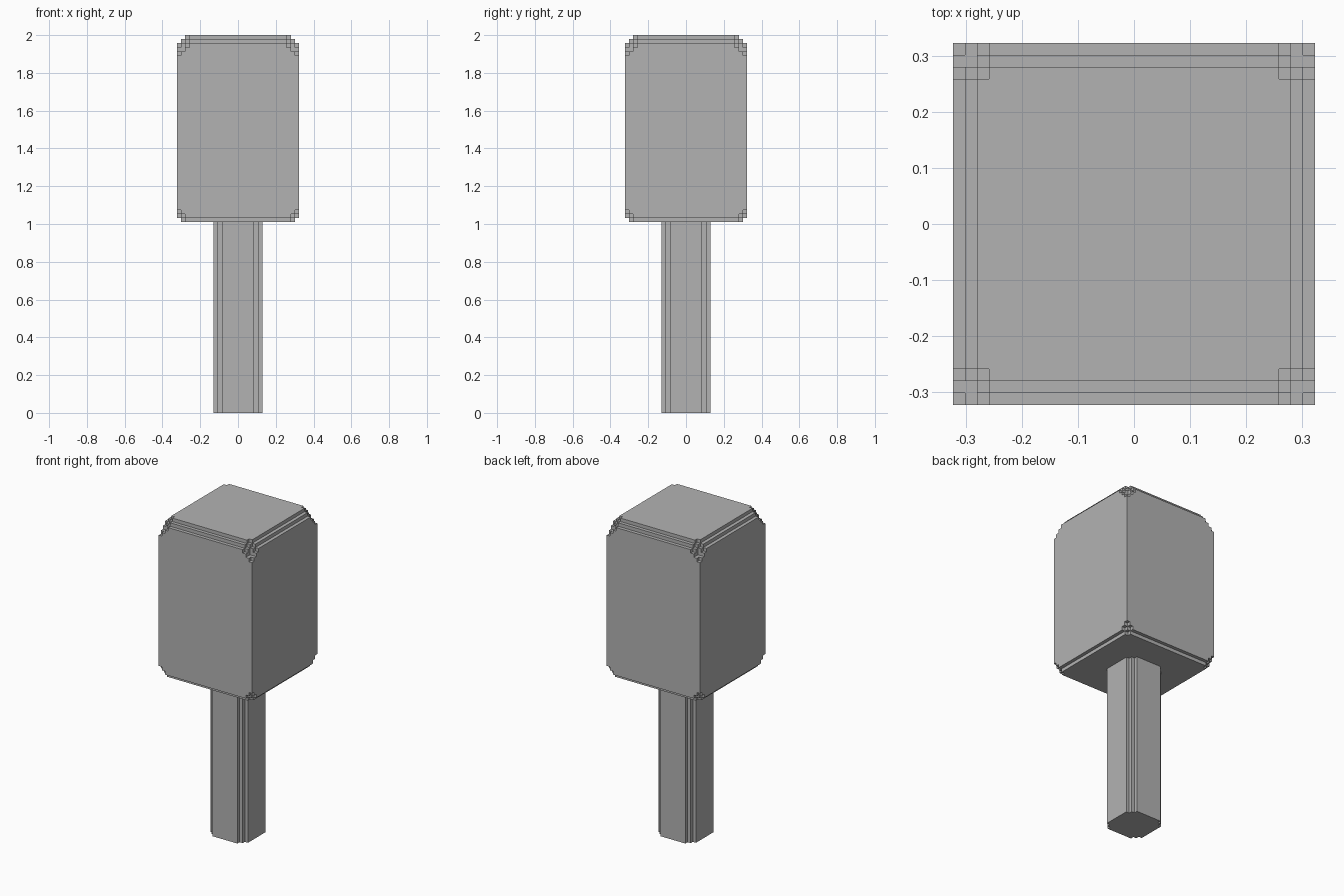
import bpy
import bmesh
from math import radians

cube = bpy.data.objects.get("Cube")
if cube:
    bpy.data.objects.remove(cube, do_unlink=True)

HEIGHT = 93                 # total height in voxels
V = 2 / HEIGHT              # voxel size
TRUNK_TOP, HEAD_HALF, TRUNK_HALF = 47, 15, 6

grey = bpy.data.materials.new("plain grey")
grey.use_nodes = True
colour = (0.45, 0.45, 0.45, 1)
grey.diffuse_color = colour
grey.node_tree.nodes["Principled BSDF"].inputs["Base Color"].default_value = colour


def stepped_block(name, xs, zs, solid):
    """Skin the solid cells of a square grid with lines xs (both ways) and zs."""
    bm = bmesh.new()
    grid = (xs, xs, zs)
    size = [len(g) - 1 for g in grid]

    def filled(cell):
        if any(i < 0 or i >= n for i, n in zip(cell, size)):
            return False
        return solid(*[(g[i] + g[i + 1]) / 2 for g, i in zip(grid, cell)])

    cells = [(i, j, k) for i in range(size[0]) for j in range(size[1])
             for k in range(size[2])]
    for cell in filter(filled, cells):
        for axis in range(3):
            u, w = (axis + 1) % 3, (axis + 2) % 3
            for side in (0, 1):
                near = list(cell)
                near[axis] += 2 * side - 1
                if filled(near):
                    continue
                ring = []
                for du, dw in ((0, 0), (1, 0), (1, 1), (0, 1)):
                    p = list(cell)
                    p[axis] += side
                    p[u] += du
                    p[w] += dw
                    ring.append(bm.verts.new([g[i] * V for g, i in zip(grid, p)]))
                bm.faces.new(ring if side else ring[::-1])
    # weld the cells and merge flat areas
    bmesh.ops.remove_doubles(bm, verts=bm.verts[:], dist=V / 100)
    bmesh.ops.dissolve_limit(bm, angle_limit=radians(1),
                             verts=bm.verts[:], edges=bm.edges[:])
    mesh = bpy.data.meshes.new(name)
    bm.to_mesh(mesh)
    bm.free()
    mesh.materials.append(grey)
    obj = bpy.data.objects.new(name, mesh)
    bpy.context.collection.objects.link(obj)
    return obj


def mirrored_lines(half, steps):
    """Grid lines with single voxel steps at both edges."""
    right = [half - s for s in range(steps, -1, -1)]
    return [-r for r in reversed(right)] + right


def in_trunk(x, y, z):
    return int(TRUNK_HALF - abs(x)) + int(TRUNK_HALF - abs(y)) >= 2


def in_head(x, y, z):
    a, b = int(HEAD_HALF - abs(x)), int(HEAD_HALF - abs(y))
    top, bottom = int(HEIGHT - z), int(z - TRUNK_TOP)
    edge = min(a, b)
    corner = 4 if a == b == 1 else 5 - a - b
    return (top >= max(2 - edge, corner)
            and bottom >= max(1 - edge, 3 - a - b))


# Square trunk with stepped corners
stepped_block("trunk", mirrored_lines(TRUNK_HALF, 2), [0, TRUNK_TOP], in_trunk)

# Tall crown with stepped rims and corners
crown_levels = ([TRUNK_TOP + s for s in range(4)]
                + [HEIGHT - s for s in range(5, -1, -1)])
stepped_block("crown", mirrored_lines(HEAD_HALF, 3), crown_levels, in_head)
